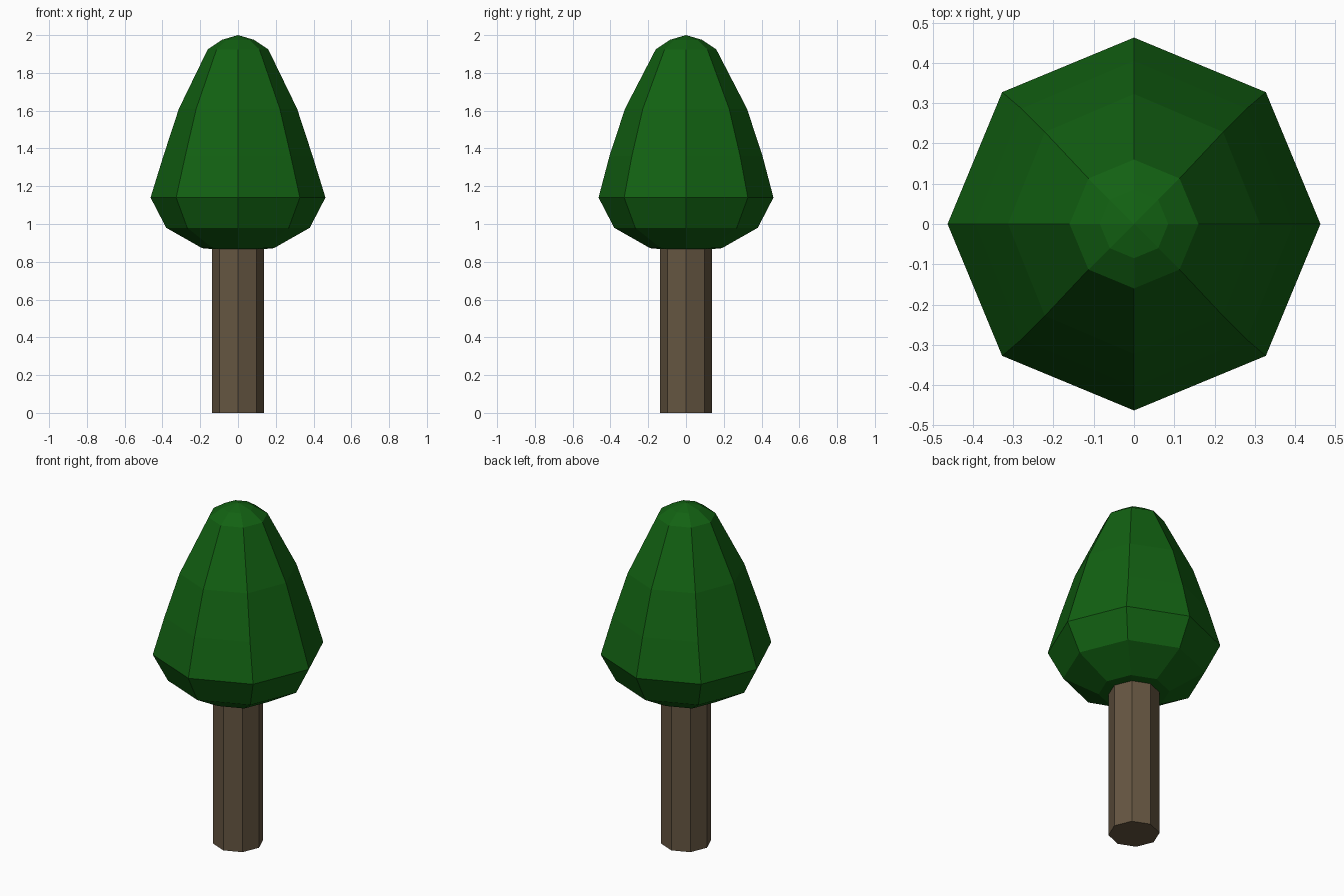
import bpy
import bmesh
from math import cos, sin, pi

SIDES = 8

cube = bpy.data.objects.get("Cube")
if cube:
    bpy.data.objects.remove(cube, do_unlink=True)


def make_material(name, rgb):
    mat = bpy.data.materials.new(name)
    mat.use_nodes = True
    color = (*rgb, 1.0)
    mat.diffuse_color = color
    mat.node_tree.nodes["Principled BSDF"].inputs["Base Color"].default_value = color
    return mat


def lathe(name, profile, mat):
    """Stack eight-sided rings (x radius, y radius, z); zero radius makes a tip."""
    bm = bmesh.new()
    rings = []
    for rx, ry, z in profile:
        if rx == 0:
            rings.append([bm.verts.new((0, 0, z))] * SIDES)
        else:
            angles = [2 * pi * i / SIDES for i in range(SIDES)]
            rings.append([bm.verts.new((rx * cos(a), ry * sin(a), z)) for a in angles])
    for low, high in zip(rings, rings[1:]):
        for i in range(SIDES):
            j = (i + 1) % SIDES
            corners = dict.fromkeys((low[i], low[j], high[j], high[i]))
            bm.faces.new(list(corners))
    # Close open ends with flat caps
    bmesh.ops.holes_fill(bm, edges=[e for e in bm.edges if e.is_boundary], sides=0)
    bmesh.ops.recalc_face_normals(bm, faces=bm.faces)
    mesh = bpy.data.meshes.new(name)
    bm.to_mesh(mesh)
    bm.free()
    mesh.materials.append(mat)
    obj = bpy.data.objects.new(name, mesh)
    bpy.context.collection.objects.link(obj)
    return obj


bark = make_material("bark brown", (0.13, 0.092, 0.053))
leaf = make_material("leaf green", (0.006, 0.12, 0.006))

# Straight trunk, running a little way into the foliage
lathe("trunk", [(0.137, 0.137, 0), (0.137, 0.137, 0.9)], bark)

# Foliage: rounded underside, long taper and domed top
lathe("foliage", [
    (0, 0, 0.855),
    (0.19, 0.19, 0.872),
    (0.38, 0.38, 0.98),
    (0.463, 0.463, 1.14),
    (0.395, 0.405, 1.36),
    (0.313, 0.323, 1.61),
    (0.16, 0.16, 1.925),
    (0.085, 0.085, 1.975),
    (0, 0, 2),
], leaf)
